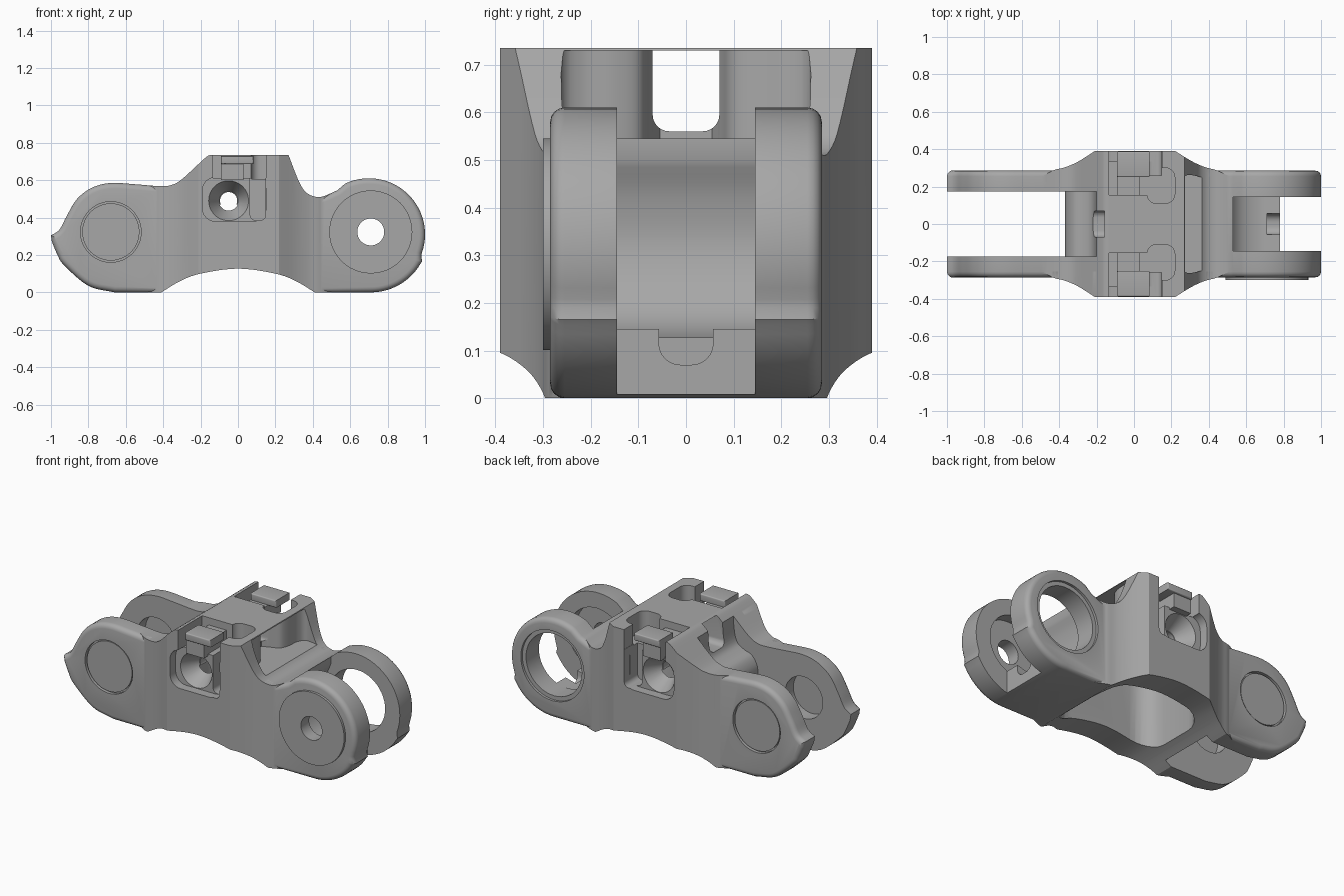
import bpy, bmesh, math
from mathutils import Vector

cube = bpy.data.objects.get("Cube")
if cube:
    bpy.data.objects.remove(cube, do_unlink=True)

steel = bpy.data.materials.new("satin_grey")
steel.use_nodes = True
GREY = (0.39, 0.39, 0.39, 1)
steel.diffuse_color = GREY
steel.node_tree.nodes["Principled BSDF"].inputs["Base Color"].default_value = GREY


def spline(pts, n=5):
    """Smooth curve through the points."""
    p = [Vector(q) for q in pts]
    p = [2 * p[0] - p[1]] + p + [2 * p[-1] - p[-2]]
    out = []
    for a, b, c, d in zip(p, p[1:], p[2:], p[3:]):
        for i in range(n):
            t = i / n
            out.append(tuple(0.5 * (2 * b + (c - a) * t + (2 * a - 5 * b + 4 * c - d) * t**2
                                    + (3 * b - a - 3 * c + d) * t**3)))
    return out + [tuple(pts[-1])]


def arc(cx, cy, r, a0, a1, n=20):
    return [(cx + r * math.cos(math.radians(a0 + (a1 - a0) * i / n)),
             cy + r * math.sin(math.radians(a0 + (a1 - a0) * i / n))) for i in range(n + 1)]


def rounded(x0, x1, y0, y1, r):
    return (arc(x1 - r, y0 + r, r, -90, 0, 6) + arc(x1 - r, y1 - r, r, 0, 90, 6)
            + arc(x0 + r, y1 - r, r, 90, 180, 6) + arc(x0 + r, y0 + r, r, 180, 270, 6))


def rect(x0, x1, y0, y1):
    return [(x0, y0), (x1, y0), (x1, y1), (x0, y1)]


def both_sides(half):
    """Close a half plan by mirroring it in y."""
    return half + [(x, -y) for x, y in half[::-1]]


def prism(name, pts, lo, hi, axis="y", bevel=0, top=None):
    """Extrude a closed outline along an axis; top is an optional second outline."""
    place = {"y": lambda p, d: (p[0], d, p[1]),
             "z": lambda p, d: (p[0], p[1], d),
             "x": lambda p, d: (d, p[0], p[1])}[axis]
    bm = bmesh.new()
    a = [bm.verts.new(place(p, lo)) for p in pts]
    b = [bm.verts.new(place(p, hi)) for p in (top or pts)]
    caps = [bm.faces.new(a), bm.faces.new(b[::-1])]
    for i in range(len(a)):
        j = (i + 1) % len(a)
        bm.faces.new((a[i], b[i], b[j], a[j]))
    bmesh.ops.recalc_face_normals(bm, faces=bm.faces[:])
    if bevel:
        rim = list({e for f in caps for e in f.edges})
        bmesh.ops.bevel(bm, geom=rim, offset=bevel, segments=4, profile=0.5, affect="EDGES")
    mesh = bpy.data.meshes.new(name)
    bm.to_mesh(mesh)
    bm.free()
    ob = bpy.data.objects.new(name, mesh)
    bpy.context.scene.collection.objects.link(ob)
    mesh.materials.append(steel)
    return ob


def disc(name, x, z, r, lo, hi, r2=None):
    return prism(name, arc(x, z, r, 0, 352.5, 47), lo, hi,
                 top=arc(x, z, r2 or r, 0, 352.5, 47))


def volume(mesh):
    bm = bmesh.new()
    bm.from_mesh(mesh)
    size = bm.calc_volume(signed=True)
    bm.free()
    return size


def combine(target, tool, operation="DIFFERENCE"):
    """Boolean with the first solver whose change of volume is sensible."""
    low, high = {"DIFFERENCE": (.4, .99999), "INTERSECT": (.05, .99999), "UNION": (1.00001, 3)}[operation]
    before = volume(target.data)
    mod = target.modifiers.new("combine", "BOOLEAN")
    mod.object, mod.operation = tool, operation
    for solver in ("EXACT", "MANIFOLD", "FLOAT"):
        mod.solver = solver
        graph = bpy.context.evaluated_depsgraph_get()
        graph.update()
        result = bpy.data.meshes.new_from_object(target.evaluated_get(graph))
        if low < volume(result) / before < high:
            target.data = result
            break
    target.modifiers.remove(mod)
    bpy.data.objects.remove(tool, do_unlink=True)


# Side outline: arched foot, tail eye, dip, raised centre and pointed nose
outline = spline([(-.41, 0), (-.31, .06), (-.2, .1), (0, .127), (.2, .1), (.31, .06), (.41, 0)])
outline += arc(.71, .307, .307, -90, -30, 14)
outline += [(.985, .165), (.98, .19)]
outline += arc(.70, .31, .3, -20, 115, 28)
outline += spline([(.53, .545), (.44, .51), (.37, .53), (.325, .595), (.27, .735)])
outline += spline([(-.15, .735), (-.18, .715), (-.3, .605), (-.36, .573), (-.42, .568), (-.55, .578), (-.68, .585),
                   (-.78, .56), (-.86, .5), (-.915, .41), (-.955, .335), (-1, .305)])
outline += spline([(-.995, .27), (-.965, .2), (-.93, .145), (-.8, .035), (-.66, 0)])
link = prism("link_body", outline, -.285, .285, bevel=.03)

# Wide shoulders flaring from the arms to the centre
flare = spline([(.5, .26), (.44, .288), (.38, .304), (.31, .335), (.22, .39)])
flare += spline([(-.21, .39), (-.3, .333), (-.37, .303), (-.43, .288), (-.48, .26)])
shoulders = prism("shoulders", both_sides(flare), -.1, 1, "z")
combine(shoulders, prism("outline_tool", outline, -.6, .6), "INTERSECT")
combine(link, shoulders, "UNION")

# Fork gap at the nose end, ending on a cross wall with a rounded top
scoop = spline([(-.37, .38), (-.36, .44), (-.325, .49), (-.27, .512), (-.225, .545), (-.205, .62), (-.198, .74)])
combine(link, prism("fork_gap", [(-1.2, -.1), (-.37, -.1)] + scoop + [(-.198, .9), (-1.2, .9)], -.175, .175))

# Roller space at the other end with a curved seat and a floor
seat = spline([(.53, .5), (.5, .42), (.49, .32), (.52, .22), (.58, .155), (.68, .125), (.78, .145)])
combine(link, prism("roller_gap", [(1.2, .9), (.53, .9)] + seat + [(.78, -.1), (1.2, -.1)], -.145, .145))
combine(link, prism("floor_notch", rounded(-.057, .057, .07, .3, .045), .71, .9, "x"))

# Underside cavity
combine(link, prism("cavity", rounded(-.3, .4, -.235, .235, .13), -.1, .47, "z"))

# Hollow under the thin top sheet that wraps the pocket walls, and a channel through to the nose side
hollow = spline([(.12, .055), (.17, .075), (.22, .097), (.242, .15), (.25, .22), (.29, .262), (.42, .235)])
combine(link, prism("tail_hollow", both_sides(hollow), .535, .7295, "z"))
combine(link, prism("channel", arc(.035, .595, .035, -90, 0, 6) + [(.07, .731), (-.07, .731)]
                    + arc(-.035, .595, .035, 180, 270, 6), -.3, .2, "x"))

# Pin bores with stepped rims
combine(link, disc("nose_bore", -.68, .323, .128, -.6, .6))
combine(link, disc("tail_bore", .71, .323, .19, -.22, .6))
combine(link, disc("tail_through_bore", .71, .323, .072, -.6, .6))
combine(link, disc("tail_rim", .71, .323, .215, .27, .6))
for s in (-1, 1):
    combine(link, disc("nose_rim", -.68, .323, .162, s * .265, s * .6))

# Side pockets, the same on both sides
for s in (-1, 1):
    combine(link, prism("upper_pocket", rect(-.135, .15, .612, .9), s * .155, s * .6))
    combine(link, prism("lower_pocket", rounded(-.19, .15, .38, .615, .07), s * .335, s * .6))
    combine(link, prism("side_strip", rounded(.065, .148, .385, .9, .03), s * .26, s * .6))
    combine(link, prism("corner_notch", rounded(.07, .218, s * .205 - .095, s * .205 + .095, .05), .605, .9, "z"))
    combine(link, disc("countersink", -.05, .49, .05, s * .23, s * .345, .112))
combine(link, disc("cross_hole", -.05, .49, .046, -.6, .6))

# Stepped pads inside the pockets
parts = [link]
for side, s in (("front", -1), ("back", 1)):
    parts.append(prism(side + "_pad", rect(-.09, .083, .685, .73), s * .25, s * .388, bevel=.008))
    parts.append(prism(side + "_pad_step", rect(-.09, .03, .6, .69), s * .15, s * .375))

# Bearing cap on the front of the tail eye
cap = disc("bearing_cap", .71, .323, .222, -.3, -.255)
combine(cap, disc("cap_hole", .71, .323, .072, -.6, 0))
parts.append(cap)

# Ring lining the outer end of each nose bore
for side, s in (("front", -1), ("back", 1)):
    ring = disc(side + "_bore_ring", -.68, .323, .153, s * .255, s * .278)
    combine(ring, disc("ring_hole", -.68, .323, .132, -.6, .6))
    parts.append(ring)

bpy.ops.object.select_all(action="DESELECT")
for ob in parts:
    ob.select_set(True)
bpy.context.view_layer.objects.active = link
bpy.ops.object.shade_smooth_by_angle(angle=math.radians(30))
